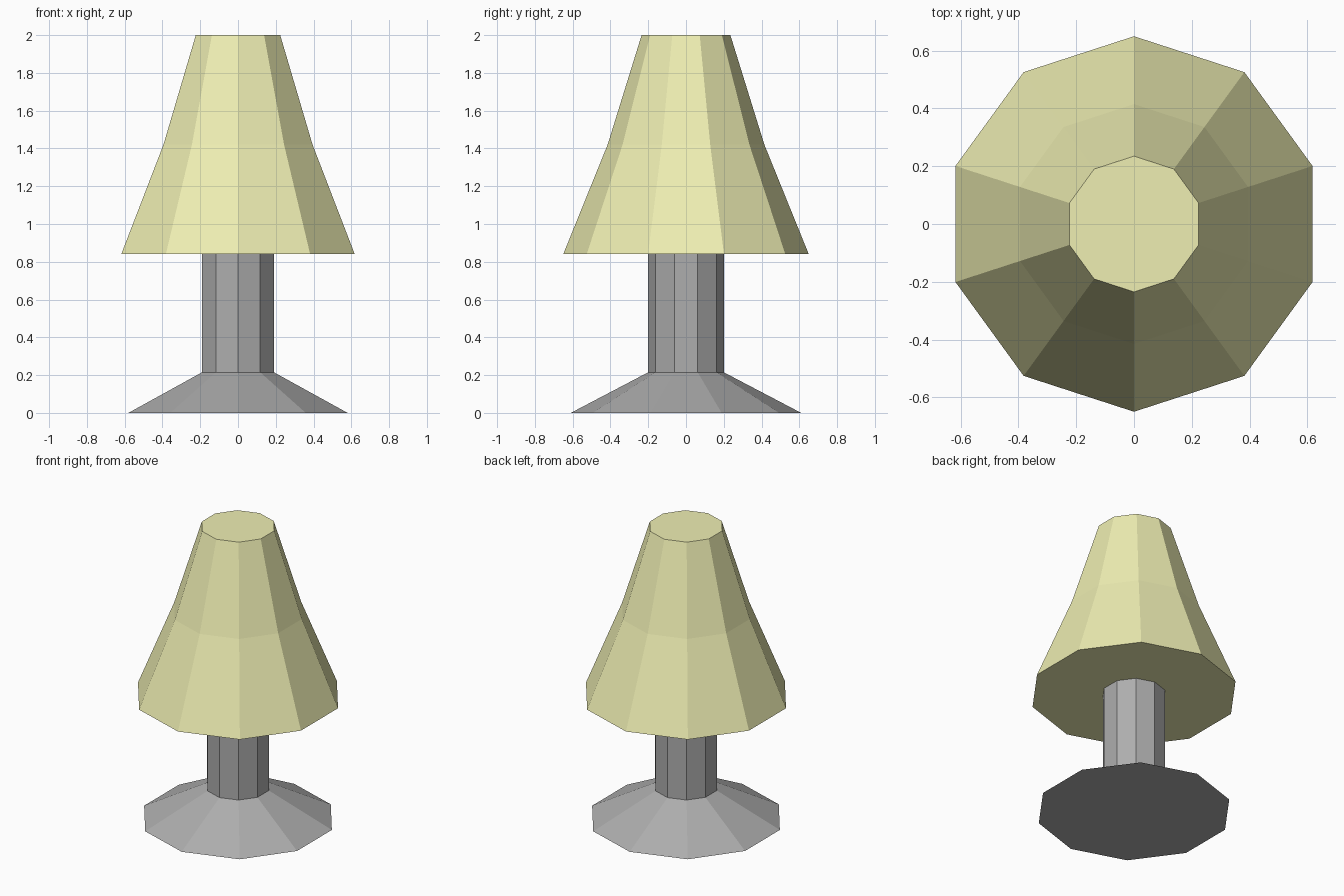
import bpy, math

if "Cube" in bpy.data.objects:
    bpy.data.objects.remove(bpy.data.objects["Cube"])

SIDES = 10


def material(name, color):
    m = bpy.data.materials.new(name)
    m.diffuse_color = color
    m.use_nodes = True
    m.node_tree.nodes["Principled BSDF"].inputs["Base Color"].default_value = m.diffuse_color
    return m


def lathe(name, profile, mat):
    """Closed, flat-faced ten-sided solid from (radius, z) rings, bottom to top."""
    verts, faces = [], []
    for r, z in profile:
        for i in range(SIDES):
            a = math.pi / 2 + 2 * math.pi * i / SIDES
            verts.append((r * math.cos(a), r * math.sin(a), z))
    for k in range(len(profile) - 1):
        for i in range(SIDES):
            j = (i + 1) % SIDES
            lo, hi = k * SIDES, (k + 1) * SIDES
            faces.append((lo + i, lo + j, hi + j, hi + i))
    top = (len(profile) - 1) * SIDES
    faces.append(tuple(reversed(range(SIDES))))
    faces.append(tuple(range(top, top + SIDES)))
    mesh = bpy.data.meshes.new(name)
    mesh.from_pydata(verts, [], faces)
    mesh.materials.append(mat)
    obj = bpy.data.objects.new(name, mesh)
    bpy.context.collection.objects.link(obj)
    return obj


dark = material("dark_grey", (0.42, 0.42, 0.42, 1))
yellow = material("shade_yellow", (0.86, 0.86, 0.45, 1))

# Flared foot and column in one piece
lathe("lamp_stand", [(0.61, 0), (0.2, 0.215), (0.2, 0.84)], dark)

# Two-slope closed shade
lathe("lamp_shade", [(0.65, 0.84), (0.415, 1.42), (0.235, 2.0)], yellow)
